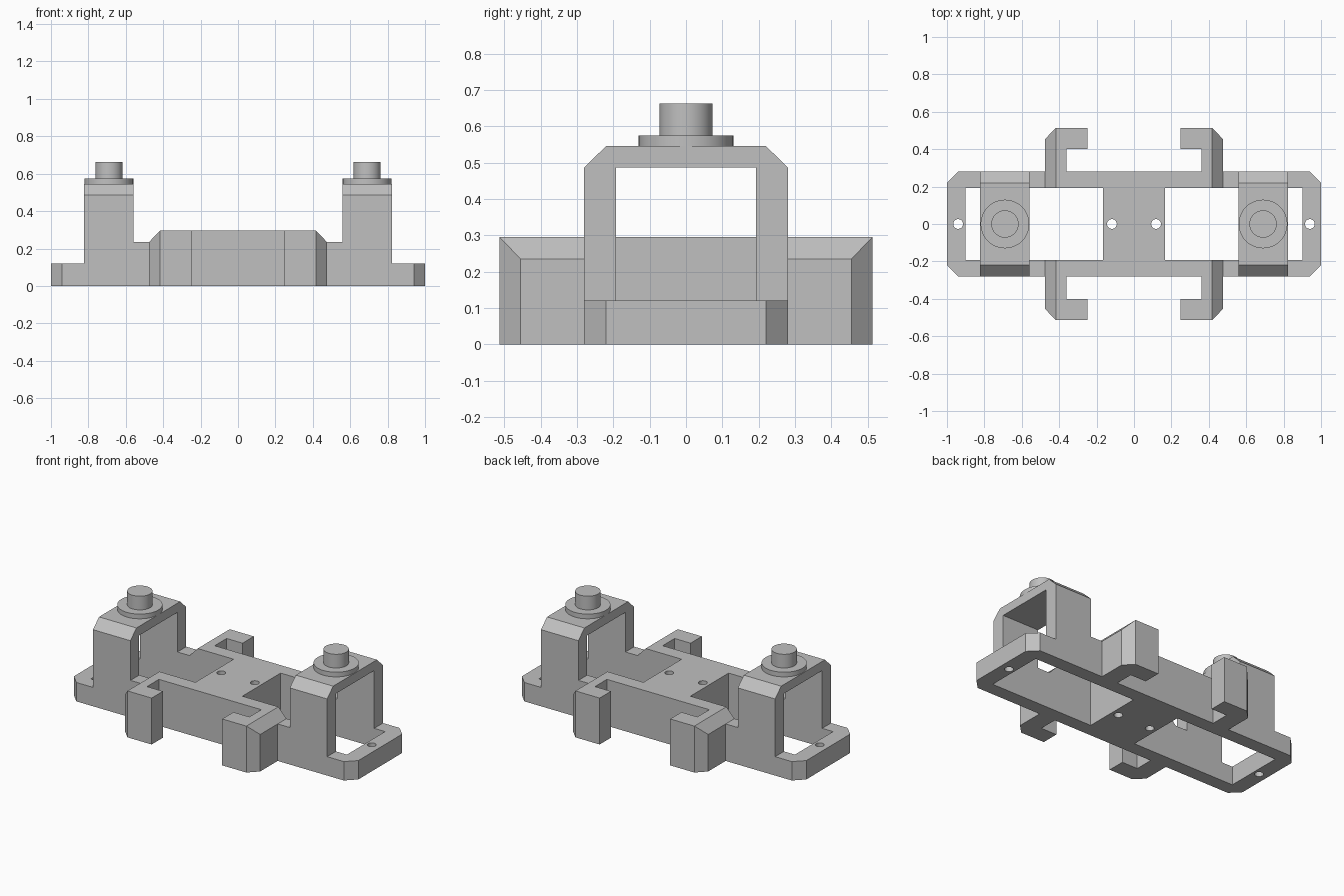
import bpy, bmesh
from math import radians
from mathutils import Matrix, Vector

default = bpy.data.objects.get("Cube")
if default:
    bpy.data.objects.remove(default, do_unlink=True)

grey = bpy.data.materials.new("plain grey")
grey.use_nodes = True
grey.diffuse_color = (0.53, 0.53, 0.53, 1)
grey.node_tree.nodes["Principled BSDF"].inputs["Base Color"].default_value = grey.diffuse_color


def make_object(name, bm):
    bmesh.ops.recalc_face_normals(bm, faces=bm.faces)
    mesh = bpy.data.meshes.new(name)
    bm.to_mesh(mesh)
    bm.free()
    mesh.materials.append(grey)
    obj = bpy.data.objects.new(name, mesh)
    bpy.context.collection.objects.link(obj)
    return obj


def prism(outline, axis, lo, hi):
    """Extrude a 2D outline along an axis from lo to hi."""
    place = {"x": lambda a, b: (lo, a, b),
             "y": lambda a, b: (a, lo, b),
             "z": lambda a, b: (a, b, lo)}[axis]
    bm = bmesh.new()
    face = bm.faces.new([bm.verts.new(place(a, b)) for a, b in outline])
    moved = bmesh.ops.extrude_face_region(bm, geom=[face])["geom"]
    offset = Vector([(hi - lo) * (axis == c) for c in "xyz"])
    bmesh.ops.translate(bm, vec=offset,
                        verts=[g for g in moved if isinstance(g, bmesh.types.BMVert)])
    return bm


def add_cylinder(bm, x, radius, lo, hi):
    bmesh.ops.create_cone(bm, cap_ends=True, segments=48, radius1=radius, radius2=radius,
                          depth=hi - lo, matrix=Matrix.Translation((x, 0, (lo + hi) / 2)))


def mirror(obj, x=False, y=False):
    mod = obj.modifiers.new("Mirror", "MIRROR")
    mod.use_axis = (x, y, False)
    mod.use_mirror_merge = False


def bore(obj, positions):
    """Drill vertical screw holes through a part."""
    bm = bmesh.new()
    for x in positions:
        add_cylinder(bm, x, 0.026, -0.1, 0.5)
    cutter = make_object("hole_cutter", bm)
    cutter.hide_render = True
    mod = obj.modifiers.new("Holes", "BOOLEAN")
    mod.operation = "DIFFERENCE"
    mod.solver = "EXACT"
    mod.object = cutter
    bpy.context.view_layer.objects.active = obj
    bpy.ops.object.modifier_apply(modifier=mod.name)
    bpy.data.objects.remove(cutter, do_unlink=True)


BASE_H, STEP_H, RAIL_H = 0.12, 0.235, 0.295
IN_Y, OUT_Y = 0.192, 0.28
TOWER_IN, TOWER_OUT = 0.56, 0.823
HOOK_X, CHAMFER_X = 0.475, 0.418

# Low end frames with chamfered corners
half = [(TOWER_OUT, OUT_Y), (0.94, OUT_Y), (1, 0.22)]
inner = [(0.9, -IN_Y), (0.9, IN_Y), (TOWER_OUT, IN_Y)]
outline = half + [(x, -y) for x, y in reversed(half)] + [(TOWER_OUT, -IN_Y)] + inner
ends = make_object("end_frames", prism(outline, "z", 0, BASE_H))
bore(ends, [0.94])
mirror(ends, x=True)

# Arched towers
right = [(IN_Y, 0), (OUT_Y, 0), (OUT_Y, 0.487), (0.22, 0.545)]
arch = right + [(-y, z) for y, z in reversed(right)] + [(-IN_Y, 0.487), (IN_Y, 0.487)]
mirror(make_object("arch_towers", prism(arch, "x", TOWER_IN, TOWER_OUT)), x=True)

# Side rails, stepped down near the towers
side = [(TOWER_IN, 0), (TOWER_IN, STEP_H), (HOOK_X, STEP_H), (CHAMFER_X, RAIL_H)]
rail = side + [(-x, z) for x, z in reversed(side)]
mirror(make_object("side_rails", prism(rail, "y", IN_Y, OUT_Y)), y=True)

# Central bridge block with two screw holes
block = [(-0.165, -IN_Y), (0.165, -IN_Y), (0.165, IN_Y), (-0.165, IN_Y)]
bore(make_object("centre_bridge", prism(block, "z", 0, RAIL_H)), [-0.118, 0.118])

# Hooked side arms, outer top edge sliced to a chamfer
hook = [(0.36, OUT_Y), (HOOK_X, OUT_Y), (HOOK_X, 0.455), (CHAMFER_X, 0.513),
        (0.248, 0.513), (0.248, 0.4), (0.36, 0.4)]
bm = prism(hook, "z", 0, RAIL_H)
bmesh.ops.bisect_plane(bm, geom=bm.verts[:] + bm.edges[:] + bm.faces[:], dist=1e-5,
                       plane_co=(HOOK_X, 0, STEP_H),
                       plane_no=(RAIL_H - STEP_H, 0, HOOK_X - CHAMFER_X),
                       clear_outer=True)
bmesh.ops.holes_fill(bm, edges=[e for e in bm.edges if e.is_boundary], sides=0)
mirror(make_object("hook_arms", bm), x=True, y=True)

# Round collars and pins on top of the towers
for name, radius, lo, hi in (("collars", 0.13, 0.545, 0.575), ("pins", 0.073, 0.575, 0.662)):
    bm = bmesh.new()
    add_cylinder(bm, 0.69, radius, lo, hi)
    obj = make_object(name, bm)
    bpy.ops.object.select_all(action="DESELECT")
    obj.select_set(True)
    bpy.context.view_layer.objects.active = obj
    bpy.ops.object.shade_smooth_by_angle(angle=radians(30))
    mirror(obj, x=True)
